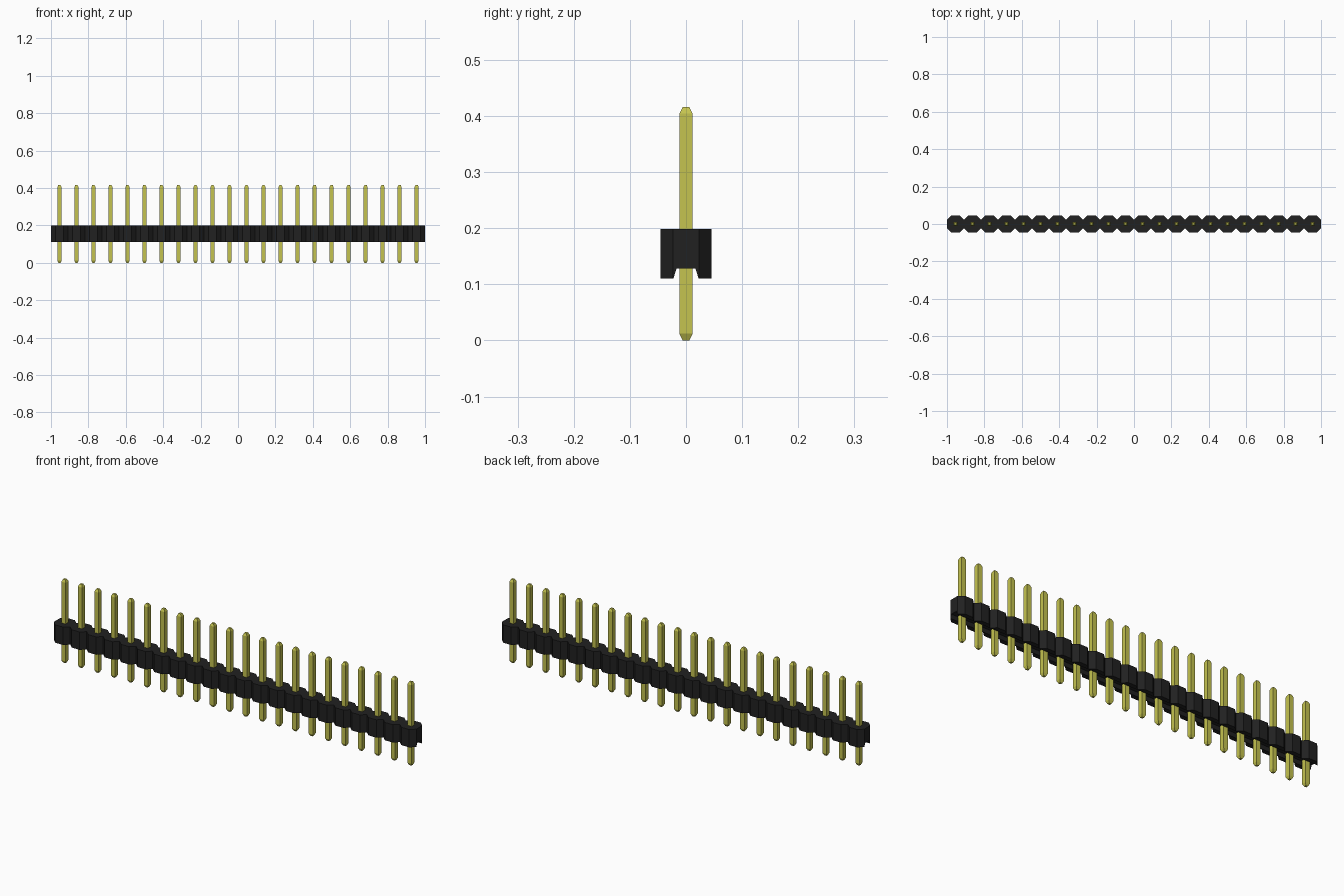
import bpy, bmesh

if "Cube" in bpy.data.objects:
    bpy.data.objects.remove(bpy.data.objects["Cube"], do_unlink=True)

COUNT = 22
PITCH = 2 / COUNT
HALF = PITCH / 2          # half depth of the housing
END = 0.0235              # half depth where neighbouring cells meet
FLAT = 0.0220             # half width of each cell's flat face
Z0, Z_CH, Z1 = 0.110, 0.128, 0.199
CH_LOW, CH_TOP = 0.0225, 0.017   # half widths of the underside channel


def material(name, rgb):
    m = bpy.data.materials.new(name)
    m.use_nodes = True
    m.diffuse_color = (*rgb, 1)
    m.node_tree.nodes["Principled BSDF"].inputs["Base Color"].default_value = (*rgb, 1)
    return m


def finish_mesh(bm, name, mat):
    bmesh.ops.remove_doubles(bm, verts=bm.verts, dist=1e-5)
    bmesh.ops.recalc_face_normals(bm, faces=bm.faces)
    me = bpy.data.meshes.new(name)
    bm.to_mesh(me)
    bm.free()
    me.materials.append(mat)
    return me


def add_object(name, me, x=0):
    ob = bpy.data.objects.new(name, me)
    ob.location.x = x
    bpy.context.collection.objects.link(ob)


black = material("black plastic", (0.0155, 0.0155, 0.0155))
gold = material("yellow gold", (0.56, 0.55, 0.08))
centers = [-1 + PITCH * (i + 0.5) for i in range(COUNT)]

# Scalloped outline of one long side, from left end to right end
outline = [(-1, END)]
for c in centers:
    outline += [(c - FLAT, HALF), (c + FLAT, HALF), (c + HALF, END)]

# Housing: scalloped strip with a tapered channel along the underside
bm = bmesh.new()


def face(points):
    bm.faces.new([bm.verts.new(p) for p in points])


face([(x, y, Z1) for x, y in outline] + [(x, -y, Z1) for x, y in reversed(outline)])
for s in (-1, 1):
    for (xa, ya), (xb, yb) in zip(outline, outline[1:]):
        face([(xa, s * ya, Z0), (xb, s * yb, Z0), (xb, s * yb, Z1), (xa, s * ya, Z1)])
    face([(x, s * y, Z0) for x, y in outline] + [(1, s * CH_LOW, Z0), (-1, s * CH_LOW, Z0)])
    face([(-1, s * CH_LOW, Z0), (1, s * CH_LOW, Z0), (1, s * CH_TOP, Z_CH), (-1, s * CH_TOP, Z_CH)])
    section = [(END, Z0), (END, Z1), (-END, Z1), (-END, Z0),
               (-CH_LOW, Z0), (-CH_TOP, Z_CH), (CH_TOP, Z_CH), (CH_LOW, Z0)]
    face([(s, y, z) for y, z in section])
face([(-1, -CH_TOP, Z_CH), (1, -CH_TOP, Z_CH), (1, CH_TOP, Z_CH), (-1, CH_TOP, Z_CH)])
add_object("housing", finish_mesh(bm, "housing", black))

# Square pin with tapered tips, shared by every position
bm = bmesh.new()
rings = []
for r, z in [(0.006, 0), (0.0117, 0.012), (0.0117, 0.404), (0.006, 0.416)]:
    rings.append([bm.verts.new((a * r, b * r, z)) for a, b in ((-1, -1), (1, -1), (1, 1), (-1, 1))])
for lo, hi in zip(rings, rings[1:]):
    for i in range(4):
        j = (i + 1) % 4
        bm.faces.new((lo[i], lo[j], hi[j], hi[i]))
bm.faces.new(rings[0])
bm.faces.new(rings[-1])
pin = finish_mesh(bm, "pin", gold)
for i, c in enumerate(centers):
    add_object(f"pin_{i + 1:02d}", pin, c)
